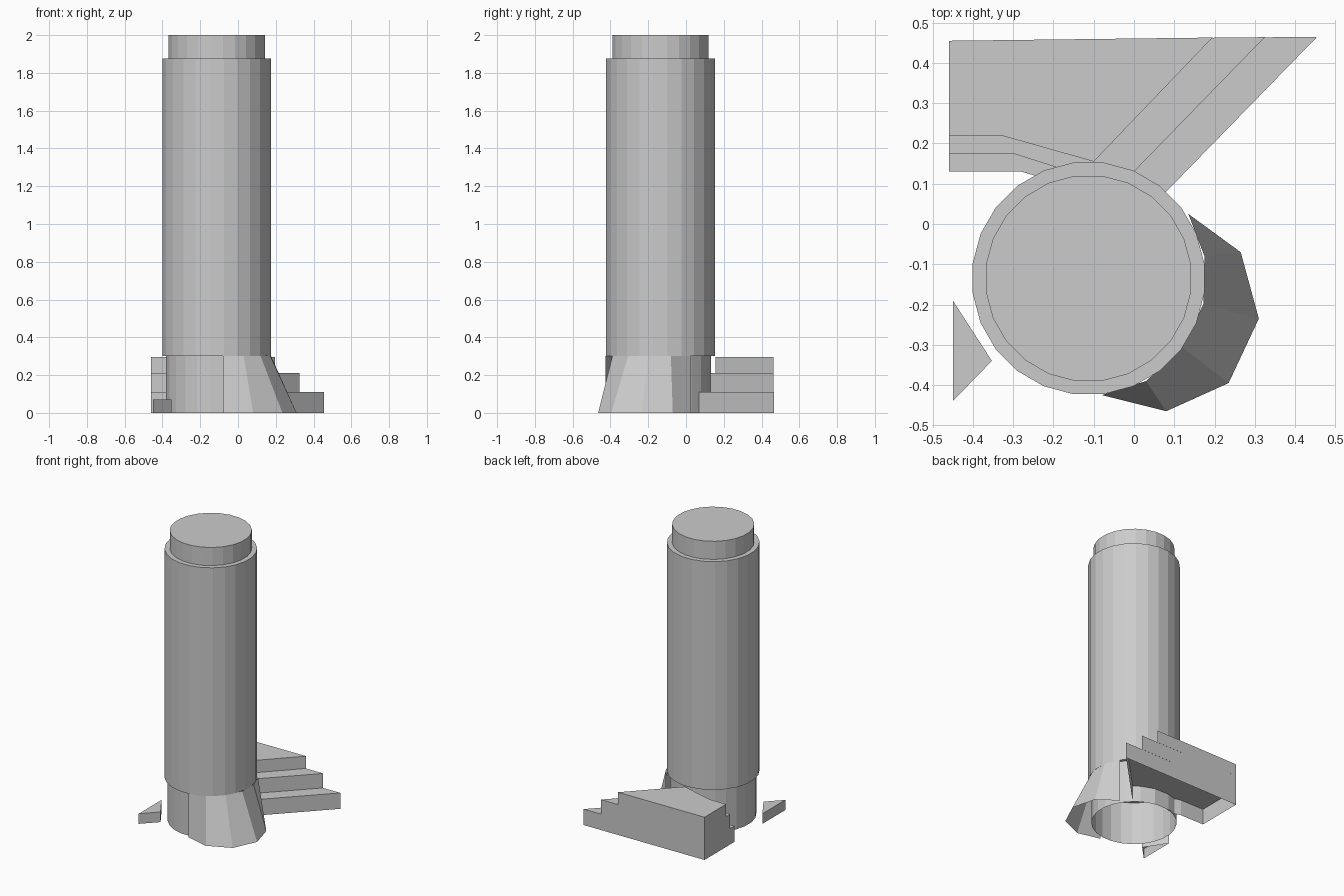
import bpy, bmesh, math

cube = bpy.data.objects.get("Cube")
if cube:
    bpy.data.objects.remove(cube, do_unlink=True)

grey = bpy.data.materials.new("light_grey")
grey.use_nodes = True
grey.diffuse_color = (0.6, 0.6, 0.6, 1)
grey.node_tree.nodes["Principled BSDF"].inputs["Base Color"].default_value = (0.6, 0.6, 0.6, 1)

CENTRE = (-0.113, -0.135)


def finish(name, bm):
    mesh = bpy.data.meshes.new(name)
    bm.to_mesh(mesh)
    bm.free()
    mesh.materials.append(grey)
    obj = bpy.data.objects.new(name, mesh)
    bpy.context.collection.objects.link(obj)
    return obj


def prism(name, outline, z0, z1, top=True, bottom=False):
    """Upright walls over a counter-clockwise outline, with optional caps."""
    bm = bmesh.new()
    low = [bm.verts.new((x, y, z0)) for x, y in outline]
    high = [bm.verts.new((x, y, z1)) for x, y in outline]
    n = len(outline)
    for i in range(n):
        j = (i + 1) % n
        bm.faces.new((low[i], low[j], high[j], high[i]))
    if top:
        bm.faces.new(high)
    if bottom:
        bm.faces.new(low[::-1])
    return finish(name, bm)


def ring(radius, sides=24):
    step = 2 * math.pi / sides
    return [(CENTRE[0] + radius * math.cos((i + 0.5) * step),
             CENTRE[1] + radius * math.sin((i + 0.5) * step)) for i in range(sides)]


# Round tower: open foot, main shaft, raised cap
prism("tower_foot", ring(0.27), 0, 0.3, top=False)
prism("tower_shaft", ring(0.29), 0.3, 1.875, bottom=True)
prism("tower_cap", ring(0.257), 1.875, 2.0)

# Stair landings, stacked and open underneath, wrapping the tower's back
prism("lower_step", [(-0.46, 0.13), (-0.28, 0.13), (-0.235, 0.117), (-0.17, 0.135),
                     (-0.06, 0.135), (0.03, 0.1), (0.07, 0.07),
                     (0.455, 0.465), (-0.46, 0.455)], 0, 0.11)
prism("middle_step", [(-0.46, 0.175), (-0.3, 0.175), (-0.19, 0.14), (0.0, 0.13),
                      (0.325, 0.464), (-0.46, 0.455)], 0.11, 0.21)
prism("upper_step", [(-0.46, 0.22), (-0.33, 0.22), (-0.1, 0.155),
                     (0.195, 0.463), (-0.46, 0.455)], 0.21, 0.295)

# Flared skirt of slanted facets on the front left
flare_low = [(-0.08, -0.425), (0.08, -0.465), (0.235, -0.395),
             (0.31, -0.235), (0.265, -0.07), (0.135, 0.025)]
flare_high = [(-0.08, -0.425), (0.03, -0.39), (0.12, -0.307),
              (0.172, -0.2), (0.175, -0.08), (0.135, 0.025)]
bm = bmesh.new()
low = [bm.verts.new((x, y, 0)) for x, y in flare_low]
high = [bm.verts.new((x, y, 0.3)) for x, y in flare_high]
for i in range(len(low) - 1):
    bm.faces.new((low[i], low[i + 1], high[i + 1], high[i]))
finish("flared_skirt", bm)

# Loose wedge block beside the tower
prism("corner_wedge", [(-0.45, -0.19), (-0.45, -0.44), (-0.353, -0.34)], 0, 0.07)
